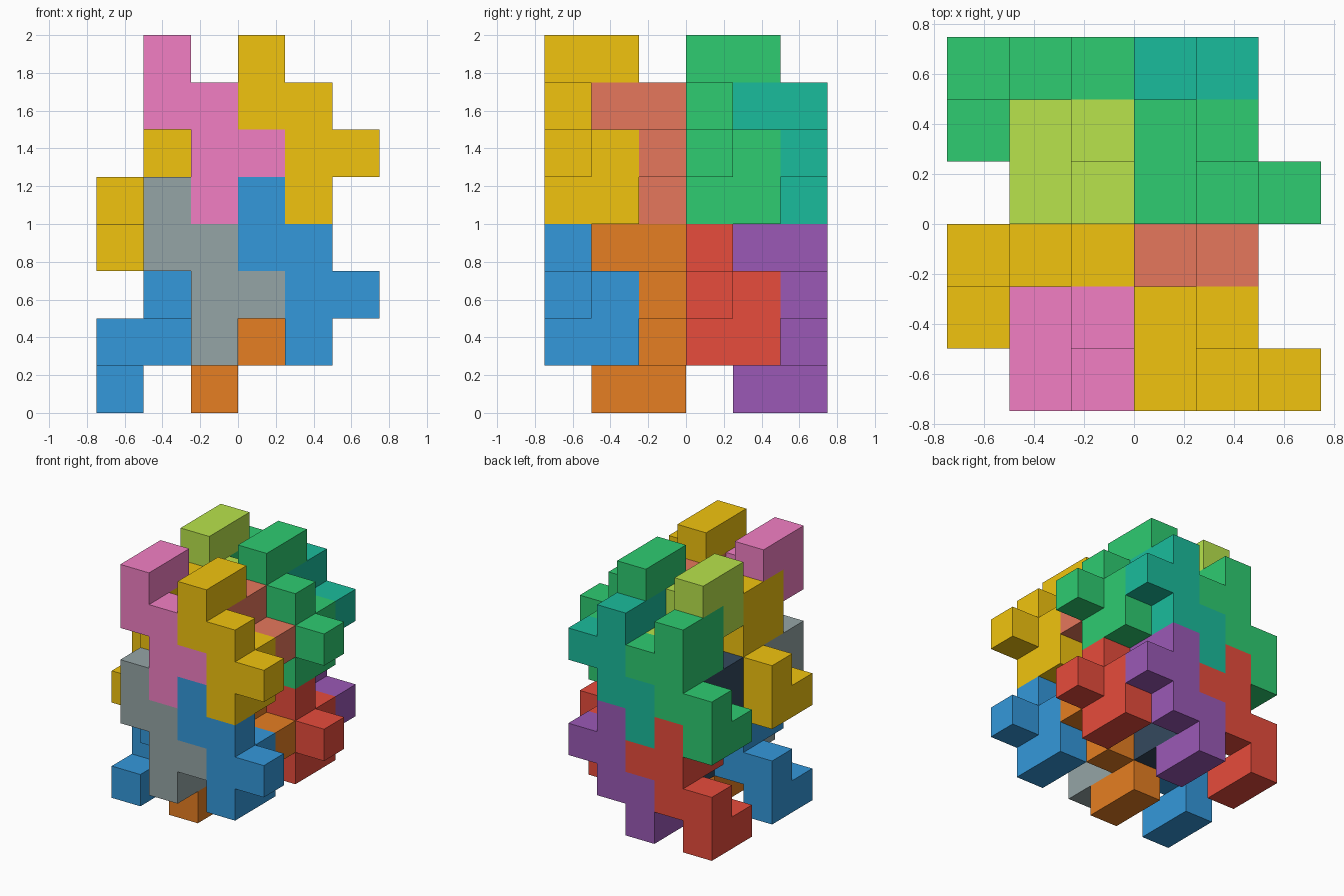
import bpy, bmesh
from mathutils import Vector

if "Cube" in bpy.data.objects:
    bpy.data.objects.remove(bpy.data.objects["Cube"])

U = 0.25                        # edge of one unit cube
ORIGIN = Vector((-3, -3, 0))    # grid corner, in cubes

# The nine cubes of one interlocking tile, and the same tile turned half round about x
UPRIGHT = [(0, 0, 3), (0, 1, 3), (0, 0, 2), (1, 0, 2), (1, 0, 1),
           (2, 0, 1), (1, 0, 0), (1, 1, 1), (1, 1, 0)]
TURNED = [(x, 1 - y, 3 - z) for x, y, z in UPRIGHT]

COLOURS = {
    "blue": "3498db", "orange": "e67e22", "grey": "95a5a6", "red": "e74c3c",
    "purple": "9b59b6", "slate": "34495e", "gold": "f1c40f", "pink": "f27fc4",
    "salmon": "e6775c", "green": "2ecc71", "teal": "1abc9c", "lime": "b8e34c",
}


def linear(c):
    return c / 12.92 if c <= 0.04045 else ((c + 0.055) / 1.055) ** 2.4


def material(name):
    mat = bpy.data.materials.get(name)
    if mat is None:
        mat = bpy.data.materials.new(name)
        h = COLOURS[name]
        rgb = [linear(int(h[i:i + 2], 16) / 255) for i in (0, 2, 4)]
        mat.diffuse_color = (*rgb, 1)
        mat.use_nodes = True
        mat.node_tree.nodes["Principled BSDF"].inputs["Base Color"].default_value = mat.diffuse_color
    return mat


def add_tile(name, cells, offset, colour):
    """Outer skin of a set of unit cubes, with flat areas merged."""
    bm = bmesh.new()
    filled = set(cells)
    for cell in cells:
        for axis in range(3):
            for side in (0, 1):
                step = list(cell)
                step[axis] += 2 * side - 1
                if tuple(step) in filled:
                    continue
                a, b = (axis + 1) % 3, (axis + 2) % 3
                quad = []
                for i, j in ((0, 0), (1, 0), (1, 1), (0, 1)):
                    p = Vector(cell)
                    p[axis] += side
                    p[a] += i
                    p[b] += j
                    quad.append(bm.verts.new((p + Vector(offset) + ORIGIN) * U))
                bm.faces.new(quad if side else quad[::-1])
    bmesh.ops.remove_doubles(bm, verts=bm.verts, dist=1e-4)
    bmesh.ops.dissolve_limit(bm, angle_limit=0.01, verts=bm.verts, edges=bm.edges)
    mesh = bpy.data.meshes.new(name)
    bm.to_mesh(mesh)
    bm.free()
    mesh.materials.append(material(colour))
    bpy.context.collection.objects.link(bpy.data.objects.new(name, mesh))


# Colours by (row, column), each as (lower layer, upper layer)
UPRIGHT_COLOURS = [[("grey", "pink"), ("blue", "gold")],
                   [("slate", "lime"), ("red", "green")]]
TURNED_COLOURS = [[("blue", "gold"), ("orange", "salmon")],
                  [("red", "green"), ("purple", "teal")]]

# Two by two by two blocks of tile pairs, repeating every 2, 3 and 3 cubes
for row, depth in enumerate(("front", "back")):
    for col, hand in enumerate(("left", "right")):
        for layer, level in enumerate(("lower", "upper")):
            place = f"{level}_{depth}_{hand}"
            x, y, z = 2 * col, 3 * row, 3 * layer
            add_tile("upright_tile_" + place, UPRIGHT, (x + 1, y, z + 1),
                     UPRIGHT_COLOURS[row][col][layer])
            add_tile("turned_tile_" + place, TURNED, (x, y + 1, z),
                     TURNED_COLOURS[row][col][layer])
